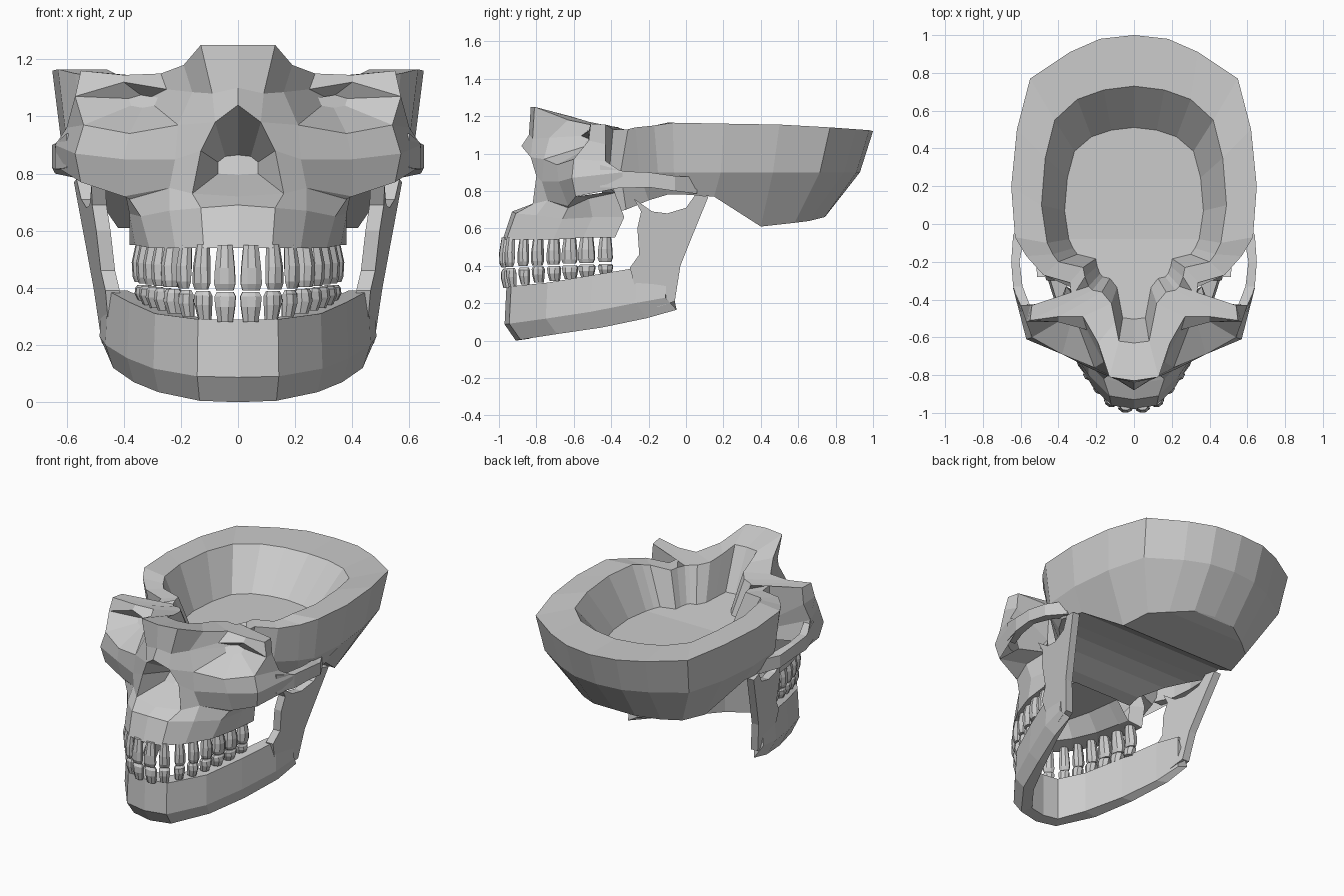
import bpy, bmesh, math
from mathutils import Vector

if "Cube" in bpy.data.objects:
    bpy.data.objects.remove(bpy.data.objects["Cube"])


def build(name, parts, mirror=True):
    """parts: list of (verts, faces); welded into one flat-shaded object."""
    bm = bmesh.new()
    for verts, faces in parts:
        vs = [bm.verts.new(v) for v in verts]
        for f in faces:
            bm.faces.new([vs[i] for i in f])
    bmesh.ops.remove_doubles(bm, verts=bm.verts, dist=0.0005)
    bmesh.ops.recalc_face_normals(bm, faces=bm.faces)
    me = bpy.data.meshes.new(name)
    bm.to_mesh(me)
    bm.free()
    ob = bpy.data.objects.new(name, me)
    bpy.context.collection.objects.link(ob)
    if mirror:
        ob.modifiers.new("mirror", "MIRROR").merge_threshold = 0.001
    return ob


def loft(rings, cyclic=False, cap0=False, cap1=False):
    n = len(rings[0])
    verts = [p for r in rings for p in r]
    faces = []
    for k in range(len(rings) - 1):
        for i in range(n if cyclic else n - 1):
            j = (i + 1) % n
            faces.append((k * n + i, k * n + j, (k + 1) * n + j, (k + 1) * n + i))
    if cap0:
        faces.append(tuple(range(n)))
    if cap1:
        faces.append(tuple(range((len(rings) - 1) * n, len(rings) * n)))
    return verts, faces


def centre(ring):
    return [(0, p[1], p[2]) for p in ring]


# cranium bowl: half rings running from back to brow
outer = [(0, 1, 1.12), (.18, .98, 1.125), (.34, .91, 1.13), (.55, .77, 1.14), (.62, .5, 1.155),
         (.65, .2, 1.16), (.63, -.07, 1.165), (.57, -.17, 1.15), (.48, -.27, 1.14), (.34, -.31, 1.13),
         (.33, -.39, 1.13), (.54, -.43, 1.155), (.55, -.51, 1.16), (.40, -.49, 1.145), (.27, -.49, 1.15),
         (.19, -.63, 1.18), (.13, -.81, 1.25), (0, -.83, 1.25)]
inner = [(0, .73, 1.12), (.16, .71, 1.125), (.3, .66, 1.13), (.42, .55, 1.14), (.47, .35, 1.155),
         (.49, .1, 1.16), (.46, -.1, 1.165), (.43, -.16, 1.15), (.40, -.2, 1.14), (.27, -.23, 1.13),
         (.26, -.28, 1.13), (.24, -.33, 1.13), (.22, -.35, 1.13), (.17, -.36, 1.14), (.12, -.42, 1.15),
         (.10, -.52, 1.17), (.08, -.62, 1.2), (0, -.63, 1.2)]
floor = [(x * .75, y * (.7 if y > 0 else .8), .9 + max(0, -y - .1) * .08) for x, y, z in inner]
mid = [(x * .95, y * .93, .9) for x, y, z in outer[:7]] + [
    (.54, -.15, .9), (.43, -.25, .9), (.30, -.35, .9), (.33, -.41, .9), (.55, -.43, 1.05),
    (.57, -.52, 1.07), (.40, -.52, 1.12), (.25, -.56, 1.095), (.16, -.73, 1.085), (.09, -.82, 1.08),
    (0, -.84, 1.10)]
low = [(0, .75, .67), (.15, .74, .66), (.28, .66, .64), (.38, .58, .63), (.42, .40, .61),
       (.53, .15, .77), (.56, 0, .78), (.5, -.1, .78), (.40, -.2, .75), (.3, -.32, .7), (.3, -.4, .68)]
build("cranium_bowl", [loft([centre(floor), floor, inner, outer, mid]),
                       loft([mid[:11], low, centre(low)])])

# face: cheek rows from nose edge outwards
rowA = [(.08, -.83, .98), (.21, -.76, .97), (.38, -.69, .94), (.54, -.60, .97), (.60, -.43, .96)]
rowB = [(.13, -.80, .88), (.22, -.77, .85), (.40, -.68, .85), (.57, -.61, .87), (.64, -.34, .90)]
rowC = [(.16, -.82, .73), (.24, -.74, .75), (.40, -.63, .72), (.55, -.59, .77), (.63, -.34, .82)]
tip, sill = (0, -.88, 1.04), (0, -.85, .72)
cheek = loft([rowA, rowB, rowC])

# upper jaw, alveolar edge and palate
rowC2 = [sill] + rowC[:4] + [(.52, -.45, .79)]
rowC3 = [sill] + rowC[:2] + [(.38, -.63, .71), (.40, -.52, .76), (.37, -.38, .79)]
rowD = [(0, -.93, .69), (.13, -.91, .68), (.24, -.80, .67), (.34, -.66, .65), (.38, -.5, .66), (.36, -.33, .66)]
rowE = [(0, -.98, .54), (.12, -.96, .54), (.22, -.86, .54), (.31, -.71, .54), (.36, -.55, .55), (.38, -.38, .55)]
rowF = [(x * .72, y + .1 * (y < -.4), .56) for x, y, z in rowE]
rowP = [(x * .6, y + .03, .65) for x, y, z in rowF]
maxilla = loft([rowC2, rowC3, rowD, rowE, rowF, rowP, centre(rowP)])
jaw_back = ([rowC3[5], rowD[5], low[10], mid[10], rowE[5], rowF[5]], [(0, 1, 2, 3), (1, 4, 5, 2)])

# shallow eye socket
rim = mid[12:16] + rowA[1:4]
eye = Vector((.32, -.47, 1.06))
orbit = loft([rim, [tuple(Vector(p).lerp(eye, .4)) for p in rim],
              [tuple(Vector(p).lerp(eye, .75)) for p in rim]], cyclic=True, cap1=True)

# nose bridge and nose cavity
bridge = ([mid[15], mid[16], mid[17], tip, rowA[0], rowA[1]], [(0, 1, 4, 5), (1, 2, 3, 4)])
hole = [tip, rowA[0], rowB[0], rowC[0], sill]
deep = [(0, -.6, .865), (.045, -.6, .86), (.07, -.6, .84), (.07, -.66, .80), (0, -.66, .795)]
nose = loft([hole, deep], cap1=True)

# outer side post between brow and cheek
post = loft([[mid[12], mid[11]], [rowA[3], rowA[4]]])
post_back = loft([[mid[10], mid[11]], [(.36, -.44, .85), rowA[4]], [rowC3[5], rowC2[5]]])
build("face", [cheek, maxilla, jaw_back, orbit, bridge, nose, post, post_back])

# cheek arch reaching back to the cranium
arch = []
for x, y, z, h, t in [(.60, -.46, .88, .06, .03), (.64, -.33, .86, .045, .025), (.65, -.2, .86, .04, .022),
                      (.64, -.06, .84, .04, .03), (.57, .06, .83, .045, .03)]:
    arch.append([(x, y, z + h), (x, y, z - h), (x - 2 * t, y, z - h), (x - 2 * t, y, z + h)])
build("cheek_arch", [loft(arch, cyclic=True, cap0=True, cap1=True)])

# lower jaw body: stations of outer x, y, bottom, top, inward step
jaw = []
for x, y, zb, zt, ix, iy in [(0, -.96, 0, .29, 0, .12), (.14, -.935, .005, .29, .04, .11),
                             (.29, -.74, .035, .31, .09, .05), (.38, -.5, .07, .35, .08, .03),
                             (.455, -.26, .12, .39, .07, .01), (.475, -.1, .165, .38, .05, 0)]:
    h = zt - zb
    jaw.append([(x, y, zt), (x * 1.02, y - .01, zb + h * .3), (x * .96, y + .05, zb),
                (x - ix, y + iy, zb + .01), (x - ix, y + iy, zt)])
body = loft(jaw, cyclic=True, cap1=True)

# lower jaw ramus: side outline, leaning out with height and towards the back
side = [(-.25, .2), (-.15, .18), (-.06, .21), (-.03, .4), (.03, .55), (.12, .77), (.05, .78),
        (0, .71), (-.1, .68), (-.18, .69), (-.28, .76), (-.24, .69), (-.26, .6), (-.25, .46), (-.3, .39)]


def lean(y, z, d):
    return (.485 + (z - .2) * .125 + y * .15 - d, y, z)


ramus = loft([[lean(y, z, d) for y, z in side] for d in (0, .05)], cyclic=True, cap0=True, cap1=True)
build("lower_jaw", [body, ramus])

# teeth: eight-sided tapered pegs along the dental arch
spots = [(.045, -.965), (.122, -.935), (.182, -.865), (.226, -.79), (.26, -.705), (.288, -.62),
         (.312, -.53), (.328, -.43)]


def teeth(name, inset, z_root, z_tip):
    parts = []
    for i, (x, y) in enumerate(spots):
        a, b = Vector(spots[max(i - 1, 0)]), Vector(spots[min(i + 1, 7)])
        t = (b - a).normalized() if i else Vector((1, .1)).normalized()
        n = Vector((t.y, -t.x))
        c = Vector((x, y)) - n * inset
        w = (.038, .034, .033, .034, .037, .043, .046, .04)[i]
        d = .027 if i < 3 else .037
        f = i / 7
        zr = z_root[0] + (z_root[1] - z_root[0]) * f
        zt = z_tip[0] + (z_tip[1] - z_tip[0]) * f
        rings = []
        for s, kw, kd, out in [(0, .7, .8, 0), (.5, .92, 1, .008), (.85, 1, .85, .01),
                               (1, .8, .4 if i < 3 else .65, .01)]:
            ring = []
            for k in range(8):
                ang = math.radians(22.5 + 45 * k)
                p = c + t * (1.06 * w * kw * math.cos(ang)) + n * (d * kd * math.sin(ang) + out)
                ring.append((p.x, p.y, zr + (zt - zr) * s))
            rings.append(ring)
        parts.append(loft(rings, cyclic=True, cap0=True, cap1=True))
    build(name, parts)


teeth("upper_teeth", 0, (.55, .56), (.39, .42))
teeth("lower_teeth", .01, (.28, .35), (.385, .41))
